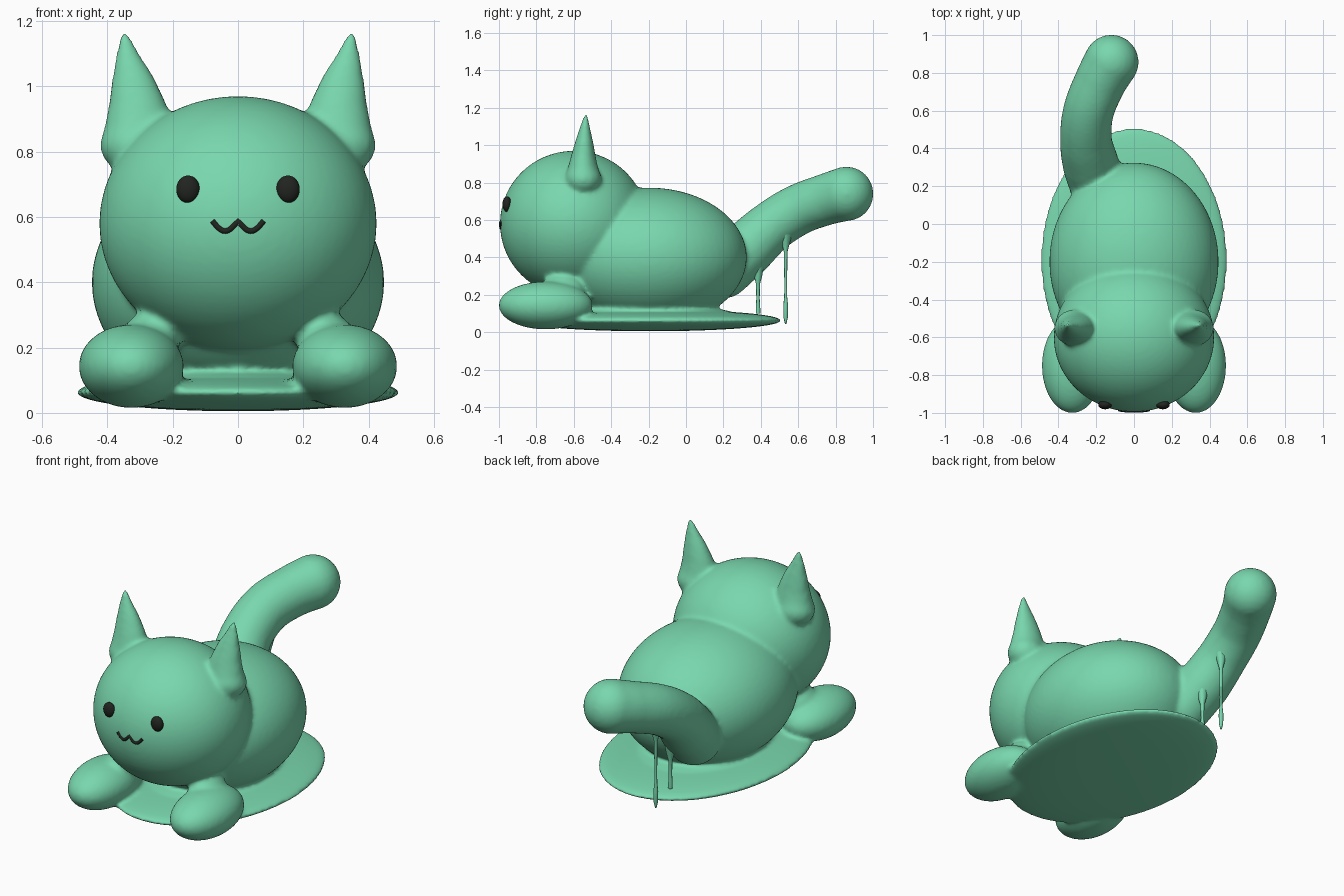
import bpy, bmesh, math
from mathutils import Matrix, Vector

cube = bpy.data.objects.get("Cube")
if cube:
    bpy.data.objects.remove(cube, do_unlink=True)


def material(name, rgb):
    m = bpy.data.materials.new(name)
    m.use_nodes = True
    m.diffuse_color = (*rgb, 1)
    bsdf = m.node_tree.nodes["Principled BSDF"]
    bsdf.inputs["Base Color"].default_value = (*rgb, 1)
    bsdf.inputs["Roughness"].default_value = 0.6
    return m


GREEN = material("mint green", (0.19, 0.68, 0.42))
DARK = material("near black", (0.015, 0.018, 0.014))


def blob(bm, center, radii, segs=32):
    mat = Matrix.Translation(center) @ Matrix.Diagonal((*radii, 1))
    bmesh.ops.create_uvsphere(bm, u_segments=segs, v_segments=segs // 2, radius=1, matrix=mat)


def chain(bm, keys, steps):
    """Overlapping blobs along keys of (center, radii), eased through the points."""
    for i in range(len(keys) - 1):
        p = [keys[min(max(i + k, 0), len(keys) - 1)] for k in (-1, 0, 1, 2)]
        for s in range(steps + (i == len(keys) - 2)):
            t = s / steps
            w = ((-t + 2*t*t - t**3) / 2, (2 - 5*t*t + 3*t**3) / 2,
                 (t + 4*t*t - 3*t**3) / 2, (t**3 - t*t) / 2)
            c = sum((Vector(k[0]) * f for k, f in zip(p, w)), Vector())
            r = Vector(p[1][1]).lerp(Vector(p[2][1]), t)
            blob(bm, c, r, 24)


def mesh_object(name, bm, mat):
    me = bpy.data.meshes.new(name)
    bm.to_mesh(me)
    bm.free()
    me.materials.append(mat)
    for f in me.polygons:
        f.use_smooth = True
    ob = bpy.data.objects.new(name, me)
    bpy.context.collection.objects.link(ob)
    return ob


def tube(name, points, radii, mat):
    cu = bpy.data.curves.new(name, "CURVE")
    cu.dimensions = "3D"
    cu.bevel_depth = 1
    cu.bevel_resolution = 2
    cu.use_fill_caps = True
    sp = cu.splines.new("POLY")
    sp.points.add(len(points) - 1)
    for pt, co, r in zip(sp.points, points, radii):
        pt.co = (*co, 1)
        pt.radius = r
    sp.use_smooth = True
    cu.materials.append(mat)
    ob = bpy.data.objects.new(name, cu)
    bpy.context.collection.objects.link(ob)


# Soft body: all green masses melted into one skin
bm = bmesh.new()
blob(bm, (0, -0.60, 0.58), (0.425, 0.395, 0.39), 64)       # head
blob(bm, (0, -0.20, 0.40), (0.448, 0.525, 0.373), 64)      # torso
blob(bm, (0, -0.19, 0.063), (0.495, 0.70, 0.058), 64)      # puddle
blob(bm, (0, -0.20, 0.09), (0.34, 0.47, 0.057), 48)        # base fillet
for s in (-1, 1):
    blob(bm, (s * 0.327, -0.75, 0.143), (0.161, 0.252, 0.128), 48)   # paw
    blob(bm, (s * 0.265, -0.66, 0.23), (0.09, 0.12, 0.08))           # shoulder
    chain(bm, [((s * 0.315, -0.55, 0.82), (0.108, 0.098, 0.09)),     # ear
               ((s * 0.305, -0.55, 0.90), (0.10, 0.075, 0.07)),
               ((s * 0.318, -0.545, 1.00), (0.072, 0.052, 0.05)),
               ((s * 0.337, -0.54, 1.09), (0.038, 0.028, 0.03)),
               ((s * 0.348, -0.535, 1.16), (0.010, 0.010, 0.01))], 7)
tail = [(-0.19, 0.20, 0.33, 0.15), (-0.23, 0.32, 0.44, 0.15), (-0.255, 0.45, 0.56, 0.138),
        (-0.24, 0.60, 0.655, 0.136), (-0.18, 0.75, 0.71, 0.138), (-0.12, 0.857, 0.74, 0.146)]
chain(bm, [((x, y, z), (r, r, r)) for x, y, z, r in tail], 6)
body = mesh_object("cat_body", bm, GREEN)
remesh = body.modifiers.new("Melt", "REMESH")
remesh.mode = "VOXEL"
remesh.voxel_size = 0.012
remesh.use_smooth_shade = True
smooth = body.modifiers.new("Soften", "SMOOTH")
smooth.factor = 0.5
smooth.iterations = 10

# Drips hanging under the tail
tube("front_drip", [(-0.17, 0.385, z) for z in (0.40, 0.30, 0.26, 0.18, 0.13, 0.10)],
     (0.04, 0.022, 0.011, 0.009, 0.012, 0.012), GREEN)
tube("back_drip", [(-0.18, 0.533, z) for z in (0.54, 0.47, 0.43, 0.25, 0.19, 0.14, 0.08, 0.045)],
     (0.04, 0.020, 0.010, 0.007, 0.008, 0.013, 0.012, 0.004), GREEN)

# Eyes
for side, s in (("left", 1), ("right", -1)):
    bm = bmesh.new()
    blob(bm, (s * 0.153, -0.957, 0.685), (0.036, 0.024, 0.042))
    mesh_object(side + "_eye", bm, DARK)

# Mouth: two small arcs side by side
W = 0.078
xs = [W * i / 10 for i in range(-10, 11)]
tube("mouth", [(x, -0.989 + x * x, 0.588 - 0.031 * abs(math.sin(math.pi * x / W))) for x in xs],
     [0.01] * len(xs), DARK)
